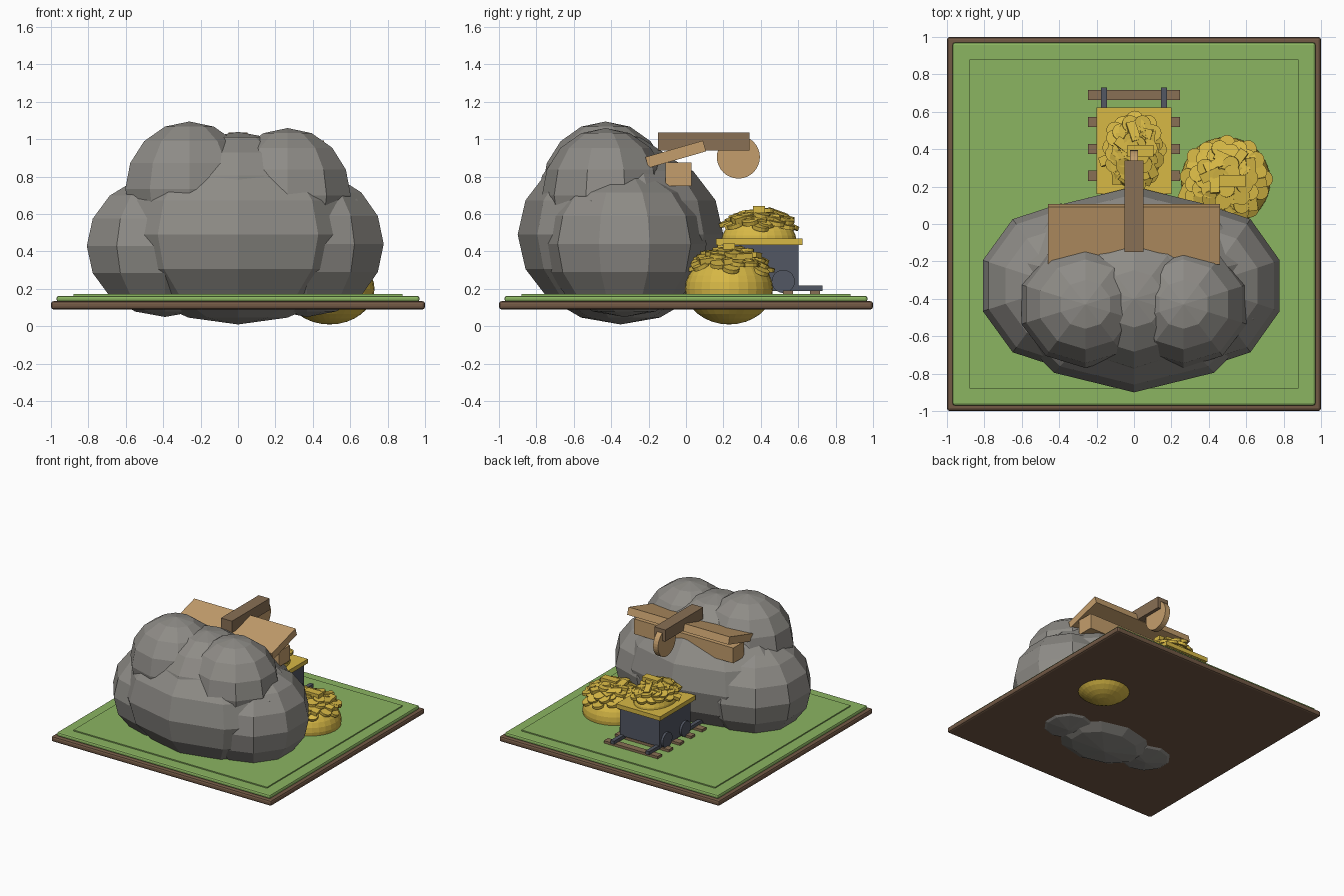
import bpy, bmesh, math, random
from mathutils import Matrix, Vector

if "Cube" in bpy.data.objects:
    bpy.data.objects.remove(bpy.data.objects["Cube"], do_unlink=True)
random.seed(4)


def material(name, r, g, b):
    m = bpy.data.materials.new(name)
    m.use_nodes = True
    col = (r, g, b, 1)
    m.diffuse_color = col
    m.node_tree.nodes["Principled BSDF"].inputs["Base Color"].default_value = col
    return m


GRASS = material("grass green", 0.26, 0.46, 0.12)
SOIL = material("soil brown", 0.17, 0.10, 0.06)
ROCK = material("rock grey", 0.27, 0.26, 0.24)
WOOD = material("dark wood", 0.25, 0.16, 0.09)
TAN = material("light wood", 0.55, 0.34, 0.15)
GOLD = material("gold", 0.68, 0.48, 0.06)
STEEL = material("slate steel", 0.085, 0.095, 0.125)


def finish(name, bm, mat, bevel=0):
    me = bpy.data.meshes.new(name)
    bm.to_mesh(me)
    bm.free()
    me.materials.append(mat)
    ob = bpy.data.objects.new(name, me)
    bpy.context.scene.collection.objects.link(ob)
    if bevel:
        mod = ob.modifiers.new("bevel", "BEVEL")
        mod.width, mod.segments = bevel, 2
    return ob


def place(loc, size, rot=Matrix()):
    return Matrix.Translation(loc) @ rot @ Matrix.Diagonal((*size, 1))


def box(name, mat, xs, ys, zs, tilt=0, bevel=0):
    bm = bmesh.new()
    ranges = (xs, ys, zs)
    loc = [(a + b) / 2 for a, b in ranges]
    size = [b - a for a, b in ranges]
    bmesh.ops.create_cube(bm, size=1, matrix=place(loc, size, Matrix.Rotation(tilt, 4, "X")))
    return finish(name, bm, mat, bevel)


def ball(name, mat, loc, radii, seg=10, rings=8):
    bm = bmesh.new()
    bmesh.ops.create_uvsphere(bm, u_segments=seg, v_segments=rings, radius=1,
                              matrix=place(loc, radii))
    return finish(name, bm, mat)


def disc(name, mat, loc, r, width, seg=32):
    bm = bmesh.new()
    bmesh.ops.create_cone(bm, cap_ends=True, segments=seg, radius1=r, radius2=r, depth=width,
                          matrix=Matrix.Translation(loc) @ Matrix.Rotation(math.pi / 2, 4, "Y"))
    return finish(name, bm, mat)


def coins(name, loc, radii, count):
    # Coins and small bars spread over the crown of a mound
    bm = bmesh.new()
    for i in range(count):
        t = math.sqrt((i + 0.5) / count) * 0.9
        a = i * 2.4
        n = Vector((t * math.cos(a), t * math.sin(a), math.sqrt(1 - t * t)))
        p = Vector(loc) + Vector([n[k] * radii[k] for k in range(3)])
        tilt = Vector((n.x * 0.45 + random.uniform(-.2, .2),
                       n.y * 0.45 + random.uniform(-.2, .2), 1))
        rot = tilt.to_track_quat("Z", "Y").to_matrix().to_4x4()
        rot = rot @ Matrix.Rotation(random.uniform(0, 3), 4, "Z")
        p.z += random.uniform(0.005, 0.03)
        if i % 5 == 4:
            bmesh.ops.create_cube(bm, size=1, matrix=place(p, (0.11, 0.05, 0.03), rot))
        else:
            bmesh.ops.create_cone(bm, cap_ends=True, segments=14, radius1=0.045, radius2=0.045,
                                  depth=0.022, matrix=place(p, (1, 1, 1), rot))
    return finish(name, bm, GOLD)


# Ground slab with raised lawn
box("soil_base", SOIL, (-1, 1), (-1, 1), (0.09, 0.135), bevel=0.015)
box("lawn", GRASS, (-.97, .97), (-.97, .97), (0.13, 0.163), bevel=0.012)
box("lawn_panel", GRASS, (-.88, .88), (-.88, .88), (0.15, 0.172))

# Boulder cluster
ball("main_boulder", ROCK, (0, -.35, .49), (.73, .55, .48))
ball("right_boulder", ROCK, (-.39, -.33, .43), (.44, .44, .38))
ball("left_boulder", ROCK, (.37, -.33, .44), (.43, .44, .39))
ball("right_top_boulder", ROCK, (-.26, -.43, .735), (.36, .34, .36))
ball("left_top_boulder", ROCK, (.265, -.43, .70), (.355, .34, .36))
ball("middle_top_boulder", ROCK, (0, -.4, .66), (.42, .4, .38))

# Timber canopy over the mine mouth
box("canopy_plank", TAN, (-.46, .46), (-.215, .105), (.89, .95), tilt=math.radians(16))
box("lintel_beam", TAN, (-.45, .45), (-.11, .03), (.75, .875))
box("hoist_beam", WOOD, (-.05, .05), (-.15, .34), (.94, 1.035))
disc("hoist_wheel", TAN, (0, .28, .905), .115, .045)

# Track
for i in range(6):
    y = .69 - i * .144
    box(f"sleeper_{i + 1}", WOOD, (-.245, .245), (y - .027, y + .027), (.16, .192))
for side, x in (("right", -.16), ("left", .16)):
    box(f"{side}_rail", STEEL, (x - .016, x + .016), (-.2, .73), (.19, .218))

# Mine cart
box("cart_body", STEEL, (-.18, .18), (.2, .602), (.21, .437))
box("cart_rim", GOLD, (-.2, .2), (.16, .622), (.435, .47))
for side, x in (("right", -.18), ("left", .18)):
    for end, y in (("front", .28), ("back", .52)):
        disc(f"{end}_{side}_wheel", STEEL, (x, y, .24), .062, .035, 20)

# Gold heaps
heaps = (("cart", (0, .39, .46), (.15, .2, .13)),
         ("ground", (.49, .23, .2), (.24, .235, .19)))
for name, loc, radii in heaps:
    ball(f"{name}_gold_mound", GOLD, loc, radii, 28, 16)
    coins(f"{name}_coins", loc, radii, 60)
    x, y, z = loc[0] + .035, loc[1], loc[2] + radii[2] + .035
    box(f"{name}_gold_bar", GOLD, (x - .07, x + .07), (y - .032, y + .032), (z - .018, z + .018))
